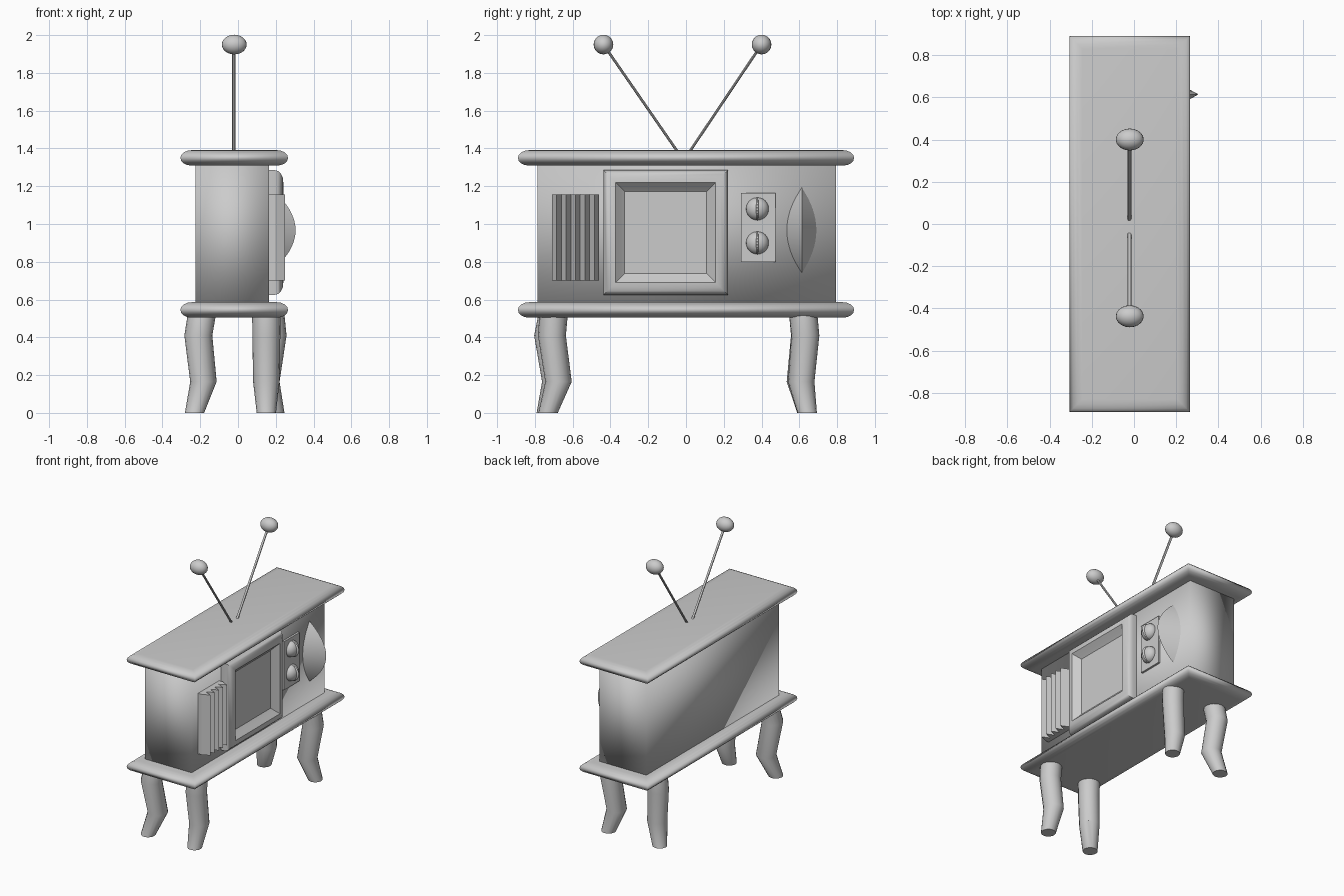
import bpy, bmesh, math
from mathutils import Vector

if "Cube" in bpy.data.objects:
    bpy.data.objects.remove(bpy.data.objects["Cube"])

grey = bpy.data.materials.new("plain grey")
grey.diffuse_color = (0.6, 0.6, 0.6, 1)
grey.use_nodes = True
grey.node_tree.nodes["Principled BSDF"].inputs["Base Color"].default_value = grey.diffuse_color


def finish(bm, name, smooth="angle"):
    bmesh.ops.recalc_face_normals(bm, faces=bm.faces)
    me = bpy.data.meshes.new(name)
    bm.to_mesh(me)
    bm.free()
    ob = bpy.data.objects.new(name, me)
    bpy.context.collection.objects.link(ob)
    me.materials.append(grey)
    if smooth == "all":
        me.shade_smooth()
    elif smooth == "angle":
        bpy.ops.object.select_all(action='DESELECT')
        ob.select_set(True)
        bpy.context.view_layer.objects.active = ob
        bpy.ops.object.shade_smooth_by_angle(angle=math.radians(35))
    return ob


def loft(name, rings, smooth="angle", caps=(True, True)):
    """Skin a list of closed rings that have equal point counts."""
    bm = bmesh.new()
    loops = [[bm.verts.new(p) for p in r] for r in rings]
    n = len(loops[0])
    for a, b in zip(loops, loops[1:]):
        for i in range(n):
            j = (i + 1) % n
            bm.faces.new((a[i], a[j], b[j], b[i]))
    if caps[0]:
        bm.faces.new(loops[0])
    if caps[1]:
        bm.faces.new(loops[-1])
    return finish(bm, name, smooth)


def rect_xy(x0, x1, y0, y1, z):
    return [(x0, y0, z), (x1, y0, z), (x1, y1, z), (x0, y1, z)]


def rect_yz(x, y, z, h):
    return [(x, y - h, z - h), (x, y + h, z - h), (x, y + h, z + h), (x, y - h, z + h)]


def box(name, x0, x1, y0, y1, z0, z1, smooth=None):
    return loft(name, [rect_xy(x0, x1, y0, y1, z) for z in (z0, z1)], smooth)


def ellipsoid(name, centre, size, segs=20, rings=12):
    bm = bmesh.new()
    bmesh.ops.create_uvsphere(bm, u_segments=segs, v_segments=rings, radius=1)
    for v in bm.verts:
        v.co = Vector(a * s + c for a, s, c in zip(v.co, size, centre))
    return finish(bm, name, "all")


# Cabinet
box("cabinet", -0.225, 0.165, -0.787, 0.793, 0.56, 1.33, "all")

# Top and bottom boards with rounded, mitred edges
for name, zc in (("top_board", 1.35), ("bottom_board", 0.545)):
    rings = []
    for k in range(9):
        a = -math.pi / 2 + math.pi * k / 8
        d = 0.06 * (1 - math.cos(a))
        rings.append(rect_xy(-0.305 + d, 0.265 - d, -0.89 + d, 0.89 - d,
                             zc + 0.041 * math.sin(a)))
    loft(name, rings, "all")

# Screen frame and recessed screen
SY, SZ = -0.108, 0.955
profile = [(0.16, 0.33), (0.195, 0.33), (0.213, 0.325), (0.228, 0.31), (0.237, 0.29),
           (0.24, 0.265), (0.212, 0.237), (0.195, 0.217)]
loft("screen_frame", [rect_yz(x, SY, SZ, h) for x, h in profile], caps=(True, False))
loft("screen", [rect_yz(x, SY, SZ, 0.217) for x in (0.17, 0.195)], None)

# Speaker louvre with zigzag slats
N, y0, y1 = 5, -0.71, -0.46
step = (y1 - y0) / N
outline = [(0.16, y1), (0.16, y0)]
for i in range(N):
    outline += [(0.195, y0 + i * step), (0.25, y0 + (i + 0.5) * step)]
outline.append((0.195, y1))
loft("speaker_louvre", [[(x, y, z) for x, y in outline] for z in (0.70, 1.155)], None)

# Control panel and two knobs with grips
box("control_panel", 0.16, 0.18, 0.29, 0.475, 0.80, 1.165)
for tag, z in (("upper", 1.08), ("lower", 0.90)):
    ellipsoid(tag + "_knob", (0.18, 0.378, z), (0.05, 0.06, 0.06))
    ellipsoid(tag + "_knob_grip", (0.18, 0.378, z), (0.064, 0.011, 0.062), 12, 12)

# Bulging lens-shaped ornament with a vertical ridge
rings = []
for k in range(17):
    t = -1 + 2 * k / 16
    f = max(1 - t * t, 0.003)
    z = 0.967 + 0.228 * t
    rings.append([(0.16, 0.613 - 0.082 * f, z), (0.165 + 0.14 * f, 0.614, z),
                  (0.16, 0.613 + 0.08 * f, z)])
loft("ridged_ornament", rings)


def tube(name, points, radii, n):
    """Vertical-ish tube made of horizontal rings."""
    rings = []
    for p, r in zip(points, radii):
        rings.append([(p[0] + r * math.cos(2 * math.pi * i / n),
                       p[1] + r * math.sin(2 * math.pi * i / n), p[2]) for i in range(n)])
    return loft(name, rings)


# Antenna rods and end balls
for tag, ya, yb in (("left", -0.022, -0.437), ("right", -0.003, 0.40)):
    tube(tag + "_antenna_rod", [(-0.022, ya, 1.35), (-0.022, yb, 1.95)], (0.009, 0.009), 10)
    ellipsoid(tag + "_antenna_ball", (-0.02, yb, 1.95), (0.066, 0.052, 0.052))

# Bent legs: x and y of the centre at top, knee, ankle and foot
heights = (0.53, 0.41, 0.165, 0.0)
legs = {
    "front_left_leg": ((-0.19, -0.21, -0.183, -0.23), (-0.705, -0.73, -0.692, -0.74)),
    "front_right_leg": ((0.15, 0.15, 0.15, 0.15), (-0.70, -0.71, -0.675, -0.73)),
    "back_left_leg": ((-0.19, -0.21, -0.183, -0.23), (0.62, 0.63, 0.603, 0.64)),
    "back_right_leg": ((0.17, 0.183, 0.15, 0.195), (0.62, 0.632, 0.61, 0.642)),
}
for name, (xs, ys) in legs.items():
    tube(name, list(zip(xs, ys, heights)), (0.075, 0.074, 0.07, 0.051), 16)
